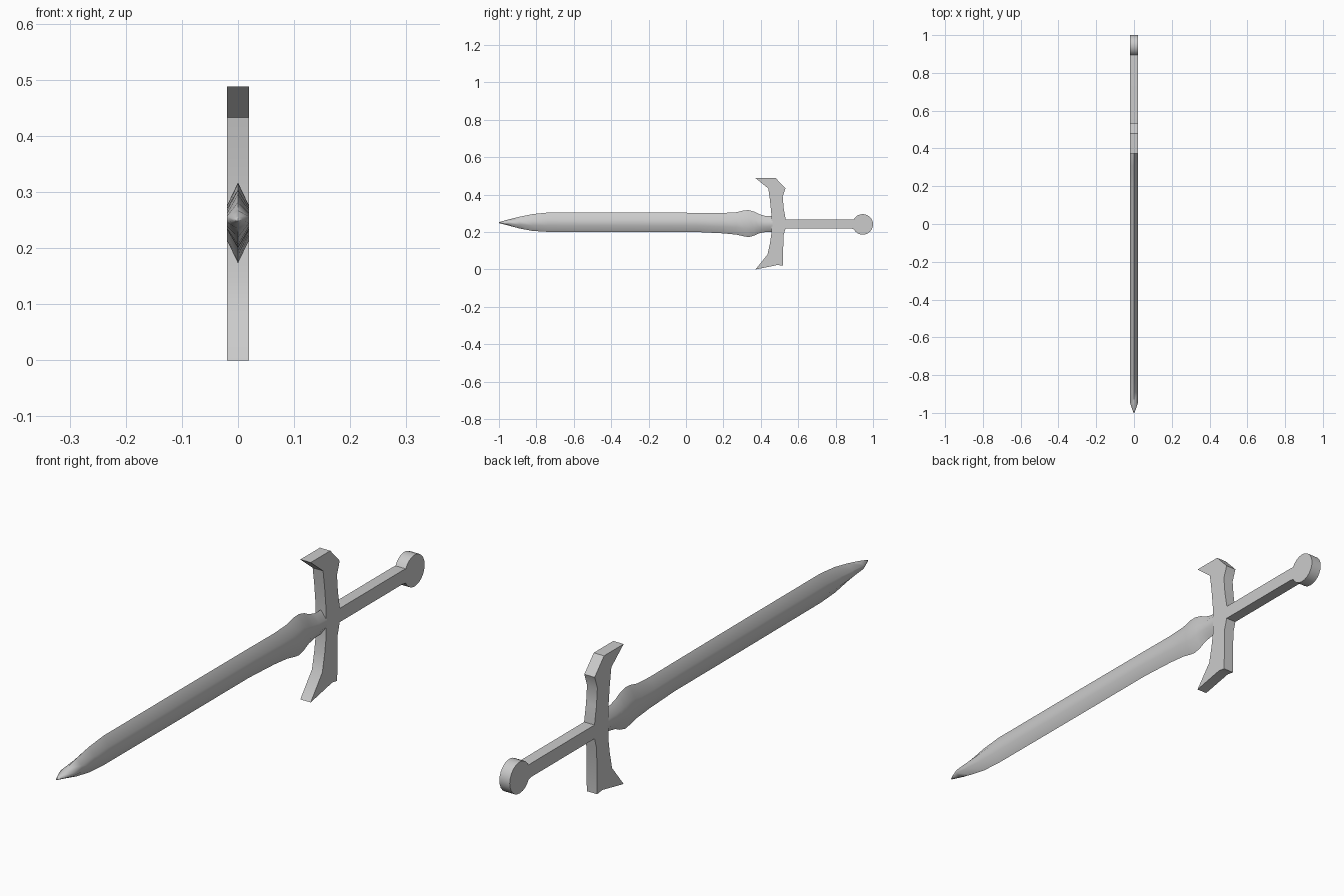
import bpy, bmesh, math

if "Cube" in bpy.data.objects:
    bpy.data.objects.remove(bpy.data.objects["Cube"])

T = 0.02  # half thickness of the whole sword


def finish(name, bm, angle):
    bmesh.ops.recalc_face_normals(bm, faces=bm.faces[:])
    mesh = bpy.data.meshes.new(name)
    bm.to_mesh(mesh)
    bm.free()
    ob = bpy.data.objects.new(name, mesh)
    bpy.context.collection.objects.link(ob)
    bpy.ops.object.select_all(action='DESELECT')
    ob.select_set(True)
    bpy.context.view_layer.objects.active = ob
    bpy.ops.object.shade_smooth_by_angle(angle=math.radians(angle))
    return ob


def plate(name, outline):
    """Extrude a (y, z) outline through the sword's thickness."""
    bm = bmesh.new()
    face = bm.faces.new([bm.verts.new((-T, y, z)) for y, z in outline])
    new = bmesh.ops.extrude_face_region(bm, geom=[face])['geom']
    bmesh.ops.translate(bm, vec=(2 * T, 0, 0),
                        verts=[v for v in new if isinstance(v, bmesh.types.BMVert)])
    return finish(name, bm, 35)


# Blade: six-sided sections along y -> (y, bottom edge, top edge, half thickness)
stations = [
    (-1.00, 0.248, 0.252, 0.002), (-0.985, 0.244, 0.257, 0.008),
    (-0.95, 0.235, 0.267, T), (-0.89, 0.219, 0.282, T),
    (-0.82, 0.206, 0.296, T), (-0.74, 0.201, 0.304, T),
    (-0.30, 0.200, 0.304, T), (0.06, 0.200, 0.303, T),
    (0.20, 0.193, 0.302, T), (0.27, 0.186, 0.306, T),
    (0.31, 0.177, 0.316, T), (0.335, 0.173, 0.317, T),
    (0.365, 0.181, 0.309, T), (0.39, 0.193, 0.296, T),
    (0.42, 0.199, 0.287, T), (0.462, 0.202, 0.285, T)]
bm = bmesh.new()
rings = []
for y, lo, hi, t in stations:
    mid, h = (lo + hi) / 2, (hi - lo) / 2
    f = max(h - 0.042 * t / T, 0.35 * h)  # half height of the flat side
    rings.append([bm.verts.new((x, y, z)) for x, z in (
        (0, hi), (t, mid + f), (t, mid - f), (0, lo), (-t, mid - f), (-t, mid + f))])
for a, b in zip(rings, rings[1:]):
    for i in range(6):
        j = (i + 1) % 6
        bm.faces.new((a[i], a[j], b[j], b[i]))
bm.faces.new(rings[0])
bm.faces.new(rings[-1])
finish("blade", bm, 70)

# Crossguard with horns swept towards the blade
plate("crossguard", [
    (0.457, 0.245), (0.457, 0.290), (0.449, 0.37), (0.440, 0.433), (0.372, 0.488),
    (0.480, 0.488), (0.532, 0.433), (0.517, 0.390), (0.522, 0.330), (0.533, 0.267),
    (0.533, 0.222), (0.521, 0.180), (0.518, 0.020), (0.490, 0.024), (0.372, 0.0),
    (0.436, 0.080), (0.449, 0.14), (0.457, 0.195)])

# Grip and round pommel in one outline
cy, cz, r, g = 0.945, 0.241, 0.055, 0.025
a0 = math.pi - math.asin(g / r)
arc = [a0 - 2 * a0 * i / 20 for i in range(21)]
plate("grip_and_pommel",
      [(0.532, cz - 0.022), (0.532, cz + 0.026), (0.88, cz + 0.026)]
      + [(cy + r * math.cos(a), cz + r * math.sin(a)) for a in arc]
      + [(0.88, cz - 0.022)])
